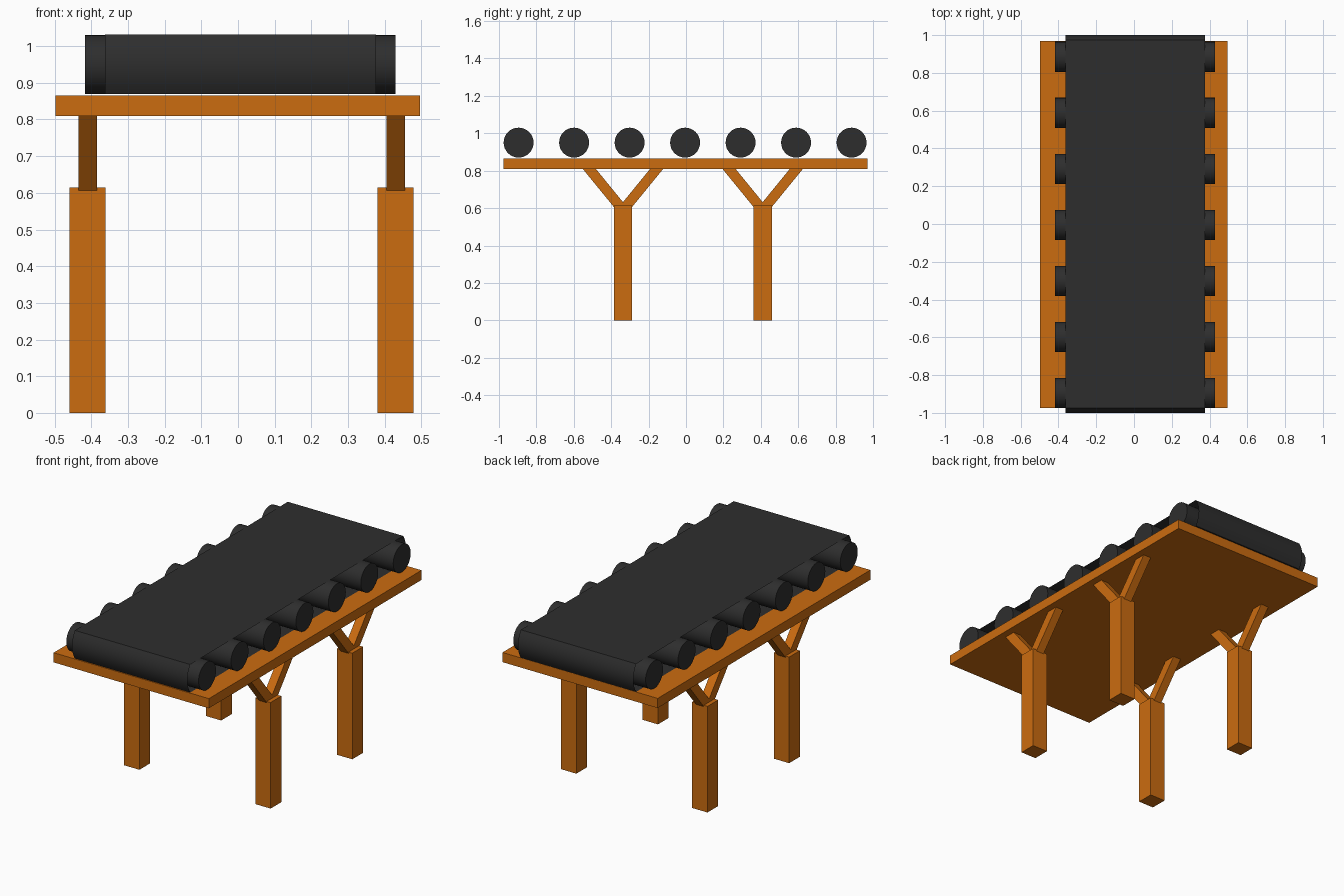
import bpy, bmesh, math

if "Cube" in bpy.data.objects:
    bpy.data.objects.remove(bpy.data.objects["Cube"])


def material(name, rgb):
    m = bpy.data.materials.new(name)
    m.diffuse_color = (*rgb, 1)
    m.use_nodes = True
    m.node_tree.nodes["Principled BSDF"].inputs["Base Color"].default_value = m.diffuse_color
    return m


orange = material("orange_paint", (0.6, 0.15, 0.005))
black = material("black_rubber", (0.027, 0.027, 0.027))


def prism(name, profile, x0, x1, mat, caps=True):
    """Extrude a closed (y, z) profile along x."""
    bm = bmesh.new()
    a = [bm.verts.new((x0, y, z)) for y, z in profile]
    b = [bm.verts.new((x1, y, z)) for y, z in profile]
    n = len(profile)
    for i in range(n):
        j = (i + 1) % n
        bm.faces.new((a[i], a[j], b[j], b[i]))
    if caps:
        bm.faces.new(a)
        bm.faces.new(b)
    bmesh.ops.recalc_face_normals(bm, faces=bm.faces[:])
    me = bpy.data.meshes.new(name)
    bm.to_mesh(me)
    bm.free()
    me.materials.append(mat)
    ob = bpy.data.objects.new(name, me)
    bpy.context.collection.objects.link(ob)
    return ob


def box(name, x0, x1, y0, y1, z0, z1, mat):
    return prism(name, [(y0, z0), (y1, z0), (y1, z1), (y0, z1)], x0, x1, mat)


def smooth(ob, degrees):
    bpy.ops.object.select_all(action='DESELECT')
    ob.select_set(True)
    bpy.context.view_layer.objects.active = ob
    bpy.ops.object.shade_smooth_by_angle(angle=math.radians(degrees))


# Table board
box("table_board", -0.498, 0.496, -0.975, 0.97, 0.81, 0.866, orange)

# Legs, each with a forked pair of braces under the board
for side, cx in (("left", -0.41), ("right", 0.43)):
    for end, cy in (("front", -0.337), ("back", 0.41)):
        box(f"leg_{end}_{side}", cx - 0.049, cx + 0.049,
            cy - 0.049, cy + 0.049, 0, 0.614, orange)
        for tag, s in (("a", -1), ("b", 1)):
            arm = [(0.217, 0.812), (0.147, 0.812), (-0.022, 0.605), (0.048, 0.605)]
            prism(f"brace_{end}_{side}_{tag}", [(cy + s * y, z) for y, z in arm],
                  cx - 0.025, cx + 0.025, orange)

# Rollers
R, CZ, SEG = 0.08, 0.95, 32
for i in range(7):
    cy = -0.895 + i * 0.2967
    ring = [(cy + R * math.cos(2 * math.pi * k / SEG),
             CZ + R * math.sin(2 * math.pi * k / SEG)) for k in range(SEG)]
    smooth(prism(f"roller_{i + 1}", ring, -0.417, 0.43, black), 30)

# Belt: thin open-sided loop with gently bulged ends
bulge = []
for k in range(9):
    t = -1 + k / 4
    bulge.append((0.974 + 0.026 * (1 - t * t), CZ + 0.081 * t))
loop = bulge + [(-y, 2 * CZ - z) for y, z in bulge]
smooth(prism("belt", loop, -0.363, 0.376, black, caps=False), 30)
